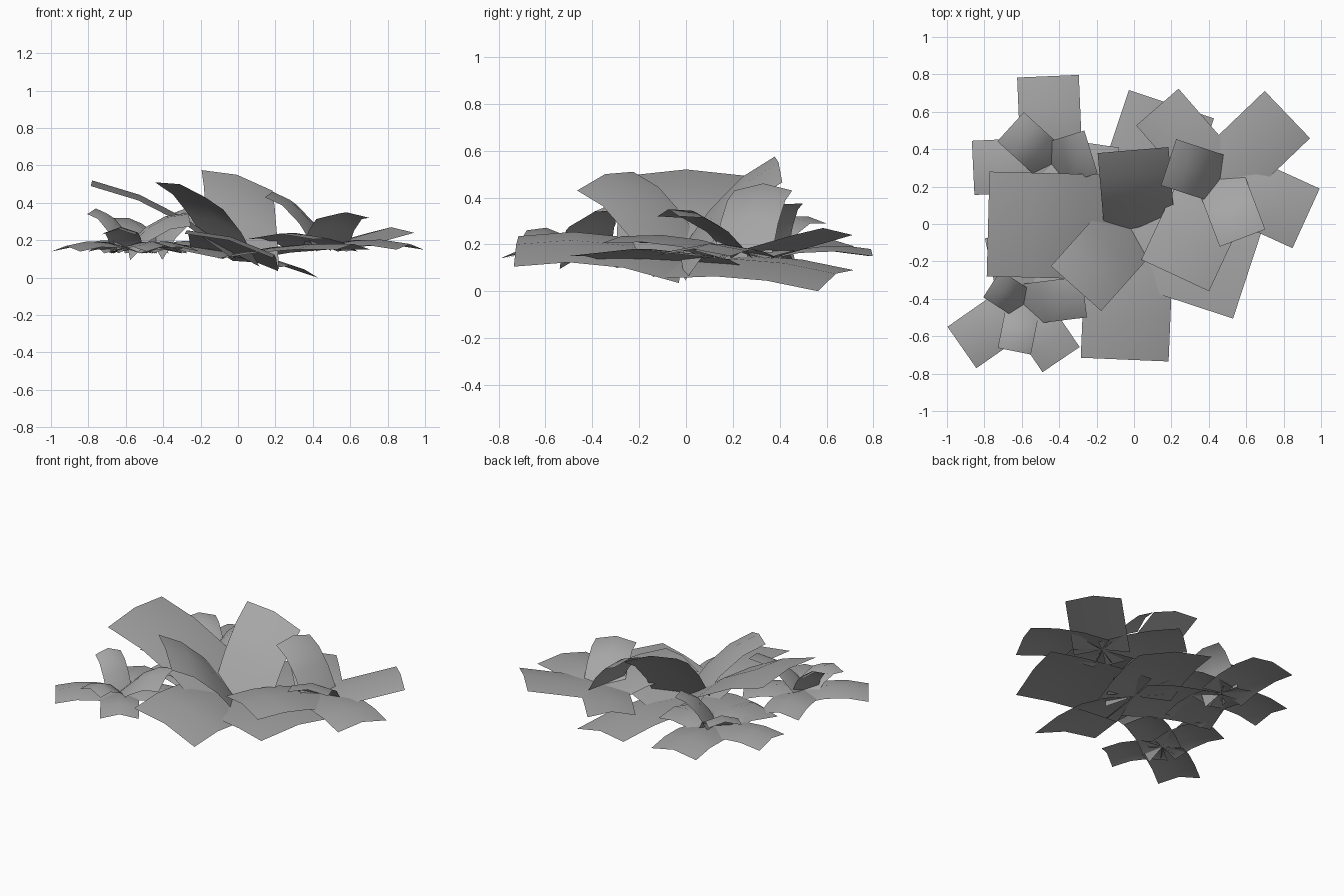
import bpy
from mathutils import Vector

grey = bpy.data.materials.new("leaf_grey")
grey.diffuse_color = (0.38, 0.38, 0.38, 1)


def add_leaf(verts, faces, root, tip, width, arch=0.03, roll=0.0, shift=0.0):
    """Arched rectangular leaf card: 3 segments long, 2 wide, raised midrib."""
    root, tip = Vector(root), Vector(tip)
    root.x += shift
    d = (tip - root).to_2d().normalized()
    side = Vector((-d.y, d.x, 0))
    base = len(verts)
    for i in range(4):
        t = i / 3
        mid = root.lerp(tip, t)
        mid.z += arch * 4 * t * (1 - t)
        for s in (1, 0, -1):
            p = mid + side * (s * width / 2)
            p.z += s * roll / 2 - abs(s) * 0.03
            verts.append(p)
    for i in range(3):
        for j in range(2):
            a = base + i * 3 + j
            faces.append((a + 1, a + 4, a + 3, a))


def rosette(name, root, leaves):
    verts, faces = [], []
    for leaf in leaves:
        add_leaf(verts, faces, root, *leaf)
    me = bpy.data.meshes.new(name)
    me.from_pydata(verts, [], faces)
    me.shade_smooth()
    me.materials.append(grey)
    ob = bpy.data.objects.new(name, me)
    bpy.context.collection.objects.link(ob)


# Each leaf: tip midpoint, width, arch, roll, root shift (raised leaves first)
# large central rosette
rosette("centre_rosette", (-0.02, -0.02, 0.13), [
    ((-0.78, 0, 0.52), 0.56, 0.06),
    ((-0.005, 0.395, 0.55), 0.38, 0.06, 0.11, 0.05),
    ((-0.31, -0.345, 0.50), 0.36, 0.065, -0.08),
    ((-0.05, -0.725, 0.20), 0.47, 0.047, -0.13),
    ((0.20, 0.64, 0.075), 0.48, 0.03, 0.09),
    ((0.62, -0.23, 0.18), 0.58, 0.02),
    ((-0.60, 0.15, 0.17), 0.42, 0.03),
])

# right rosette
rosette("right_rosette", (0.46, 0.24, 0.17), [
    ((0.185, 0.33, 0.46), 0.26, 0.06),
    ((0.58, -0.075, 0.35), 0.26, 0.06),
    ((0.92, 0.03, 0.18), 0.35),
    ((0.82, 0.585, 0.27), 0.35, 0.0),
    ((0.125, 0.625, 0.22), 0.30, 0.02),
    ((0.22, -0.275, 0.235), 0.40, 0.03),
])

# rear left rosette
rosette("rear_left_rosette", (-0.44, 0.32, 0.16), [
    ((-0.66, 0.52, 0.32), 0.21, 0.06),
    ((-0.23, 0.385, 0.37), 0.24, 0.05, 0.07),
    ((-0.46, 0.79, 0.18), 0.33),
    ((-0.86, 0.30, 0.18), 0.29),
    ((-0.10, 0.27, 0.18), 0.28),
    ((-0.46, -0.08, 0.17), 0.28),
])

# front left rosette
rosette("front_left_rosette", (-0.59, -0.43, 0.16), [
    ((-0.76, -0.32, 0.37), 0.17, 0.05),
    ((-0.265, -0.39, 0.34), 0.22, 0.05, 0.07),
    ((-0.64, -0.68, 0.26), 0.18, 0.05),
    ((-0.92, -0.66, 0.17), 0.27),
    ((-0.39, -0.725, 0.17), 0.24),
    ((-0.67, -0.05, 0.17), 0.26),
    ((-0.27, -0.24, 0.17), 0.25),
])
